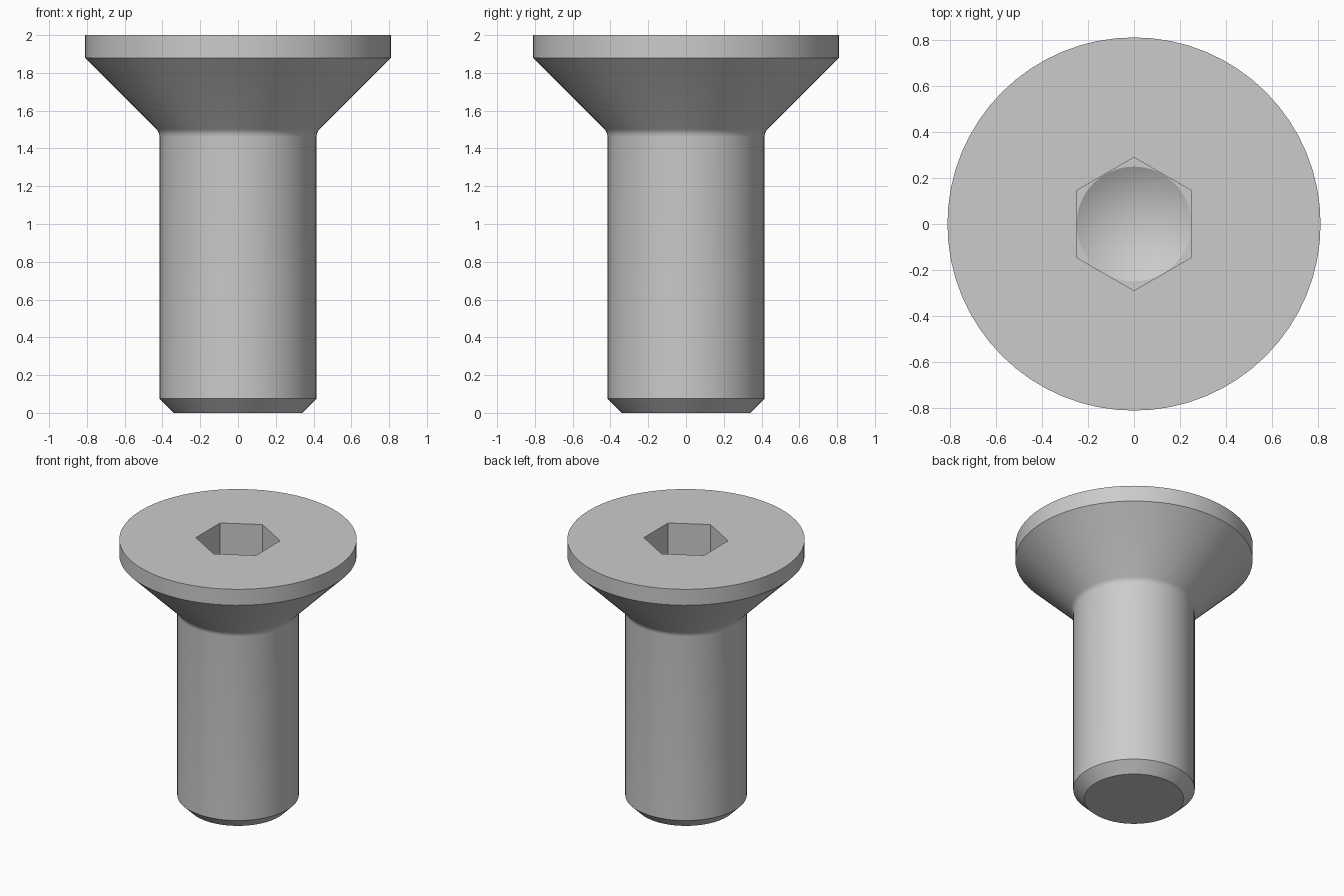
import bpy, bmesh
from math import cos, sin, tan, pi, radians

cube = bpy.data.objects.get("Cube")
if cube:
    bpy.data.objects.remove(cube, do_unlink=True)

SEGMENTS = 64
SHANK_R, HEAD_R, HEIGHT = 0.415, 0.81, 2.0
RIM_Z = 1.88
NECK_Z = RIM_Z - (HEAD_R - SHANK_R)     # 45 degree countersink
FILLET = 0.06
SOCKET_R, SOCKET_DEPTH, CONE_DEPTH = 0.289, 0.32, 0.145

steel = bpy.data.materials.new("steel grey")
steel.use_nodes = True
grey = (0.6, 0.6, 0.6, 1)
steel.diffuse_color = grey
steel.node_tree.nodes["Principled BSDF"].inputs["Base Color"].default_value = grey

bm = bmesh.new()


def ring(radius, z, sides=SEGMENTS, turn=0.0):
    """Closed loop of vertices around the axis."""
    angles = [turn + 2 * pi * i / sides for i in range(sides)]
    return [bm.verts.new((radius * cos(a), radius * sin(a), z)) for a in angles]


def pairs(loop):
    return zip(loop, loop[1:] + loop[:1])


def bridge(low, high):
    for (a, b), (c, d) in zip(pairs(low), pairs(high)):
        bm.faces.new((a, b, d, c))


def fill_between(outer, inner):
    """Flat face with a hole."""
    edges = []
    for loop in (outer, inner):
        for a, b in pairs(loop):
            edges.append(bm.edges.get((a, b)) or bm.edges.new((a, b)))
    bmesh.ops.triangle_fill(bm, edges=edges, use_beauty=True)


# Outer profile: chamfered tip, shank, neck fillet, countersunk head, rim
profile = [(0.34, 0), (SHANK_R, 0.075)]
tangent = FILLET * tan(radians(22.5))
for step in range(5):
    a = radians(180 - 45 * step / 4)
    profile.append((SHANK_R + FILLET + FILLET * cos(a),
                    NECK_Z - tangent + FILLET * sin(a)))
profile += [(HEAD_R, RIM_Z), (HEAD_R, HEIGHT)]
rings = [ring(r, z) for r, z in profile]
for low, high in zip(rings, rings[1:]):
    bridge(low, high)
bm.faces.new(rings[0])

# Hexagonal socket with corners on the y axis
mouth = ring(SOCKET_R, HEIGHT, 6, pi / 2)
floor = ring(SOCKET_R, HEIGHT - SOCKET_DEPTH, 6, pi / 2)
bridge(floor, mouth)
fill_between(rings[-1], mouth)

# Drilled cone at the bottom of the socket
drill = ring(0.249, HEIGHT - SOCKET_DEPTH)
fill_between(floor, drill)
tip = bm.verts.new((0, 0, HEIGHT - SOCKET_DEPTH - CONE_DEPTH))
for a, b in pairs(drill):
    bm.faces.new((a, b, tip))

bmesh.ops.recalc_face_normals(bm, faces=bm.faces)
mesh = bpy.data.meshes.new("countersunk_screw")
bm.to_mesh(mesh)
bm.free()
mesh.materials.append(steel)

screw = bpy.data.objects.new("countersunk_screw", mesh)
bpy.context.collection.objects.link(screw)
bpy.ops.object.select_all(action="DESELECT")
screw.select_set(True)
bpy.context.view_layer.objects.active = screw
bpy.ops.object.shade_smooth_by_angle(angle=radians(25))
